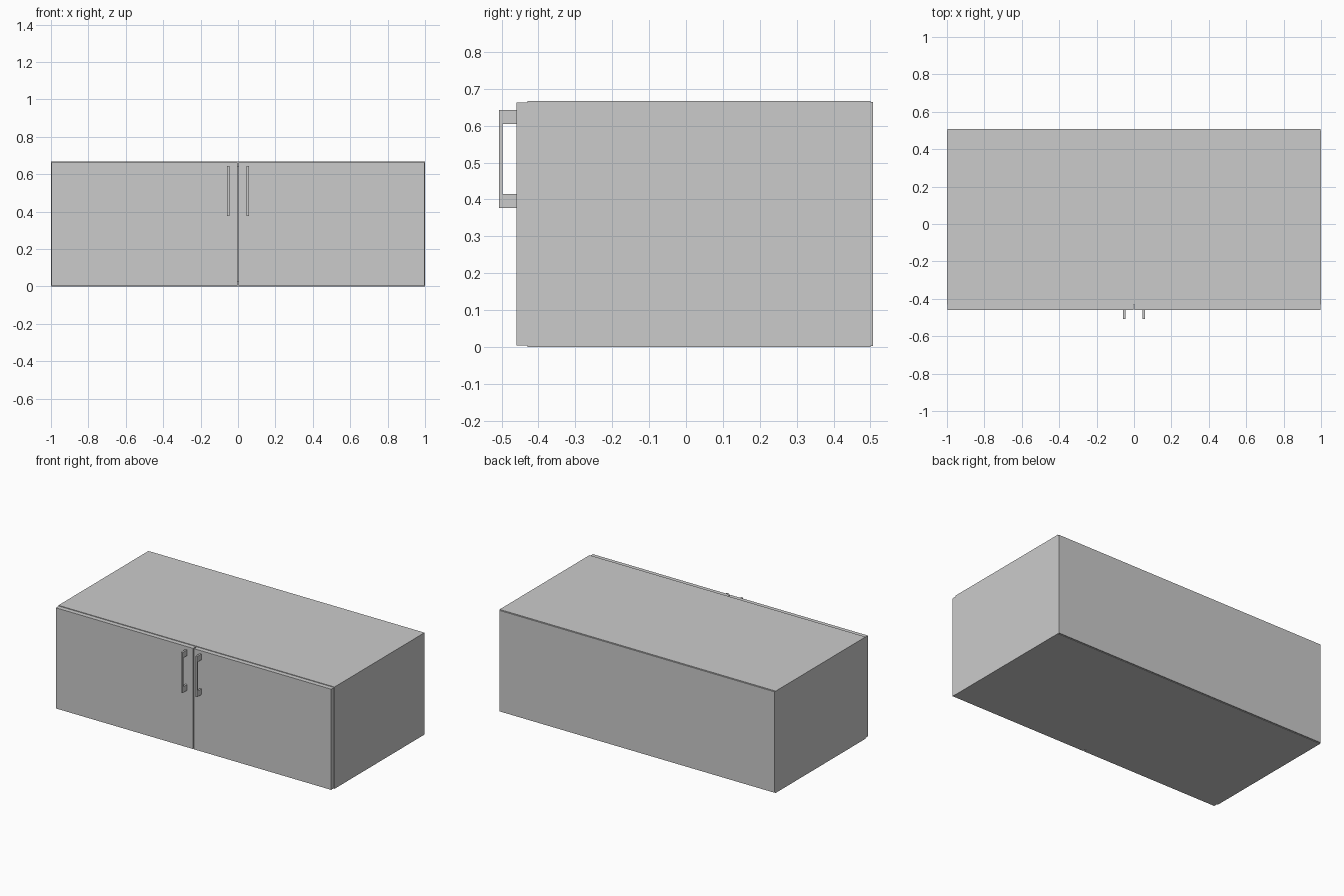
import bpy, bmesh

if "Cube" in bpy.data.objects:
    bpy.data.objects.remove(bpy.data.objects["Cube"])


def box(name, x, y, z):
    """Axis-aligned box from (min, max) ranges."""
    bm = bmesh.new()
    bmesh.ops.create_cube(bm, size=1)
    for v in bm.verts:
        v.co = [r[0] if c < 0 else r[1] for c, r in zip(v.co, (x, y, z))]
    return finish(name, bm)


def finish(name, bm):
    bmesh.ops.recalc_face_normals(bm, faces=bm.faces)
    mesh = bpy.data.meshes.new(name)
    bm.to_mesh(mesh)
    bm.free()
    obj = bpy.data.objects.new(name, mesh)
    bpy.context.collection.objects.link(obj)
    return obj


def extrude_x(name, profile, x0, x1):
    """Extrude a (y, z) profile along x."""
    bm = bmesh.new()
    face = bm.faces.new([bm.verts.new((x0, y, z)) for y, z in profile])
    new = bmesh.ops.extrude_face_region(bm, geom=[face])["geom"]
    verts = [g for g in new if isinstance(g, bmesh.types.BMVert)]
    bmesh.ops.translate(bm, verts=verts, vec=(x1 - x0, 0, 0))
    return finish(name, bm)


H, T = 0.667, 0.03            # cabinet height, board thickness
FRONT, BACK = -0.43, 0.50     # carcass depth range
DOOR, GRIP = -0.46, -0.507    # door face, handle face

# Carcass boards
box("bottom_panel", (-1 + T, 1 - T), (FRONT, BACK), (0, T))
box("top_panel", (-1 + T, 1 - T), (FRONT, BACK), (H - T, H))
box("back_panel", (-0.997, 0.997), (BACK, 0.507), (0.003, H - 0.003))

# C-shaped handle profile in (y, z)
handle = [(DOOR, 0.377), (GRIP, 0.377), (GRIP, 0.643), (DOOR, 0.643),
          (DOOR, 0.605), (-0.497, 0.605), (-0.497, 0.415), (DOOR, 0.415)]

# Sides, doors and handles, mirrored left and right
for side, s in (("left", -1), ("right", 1)):
    def span(a, b):
        return tuple(sorted((s * a, s * b)))
    box(side + "_side_panel", span(1 - T, 1), (FRONT, BACK), (0, H))
    box(side + "_door", span(0.003, 0.997), (DOOR, FRONT), (0.004, H - 0.004))
    extrude_x(side + "_handle", handle, *span(0.046, 0.058))
